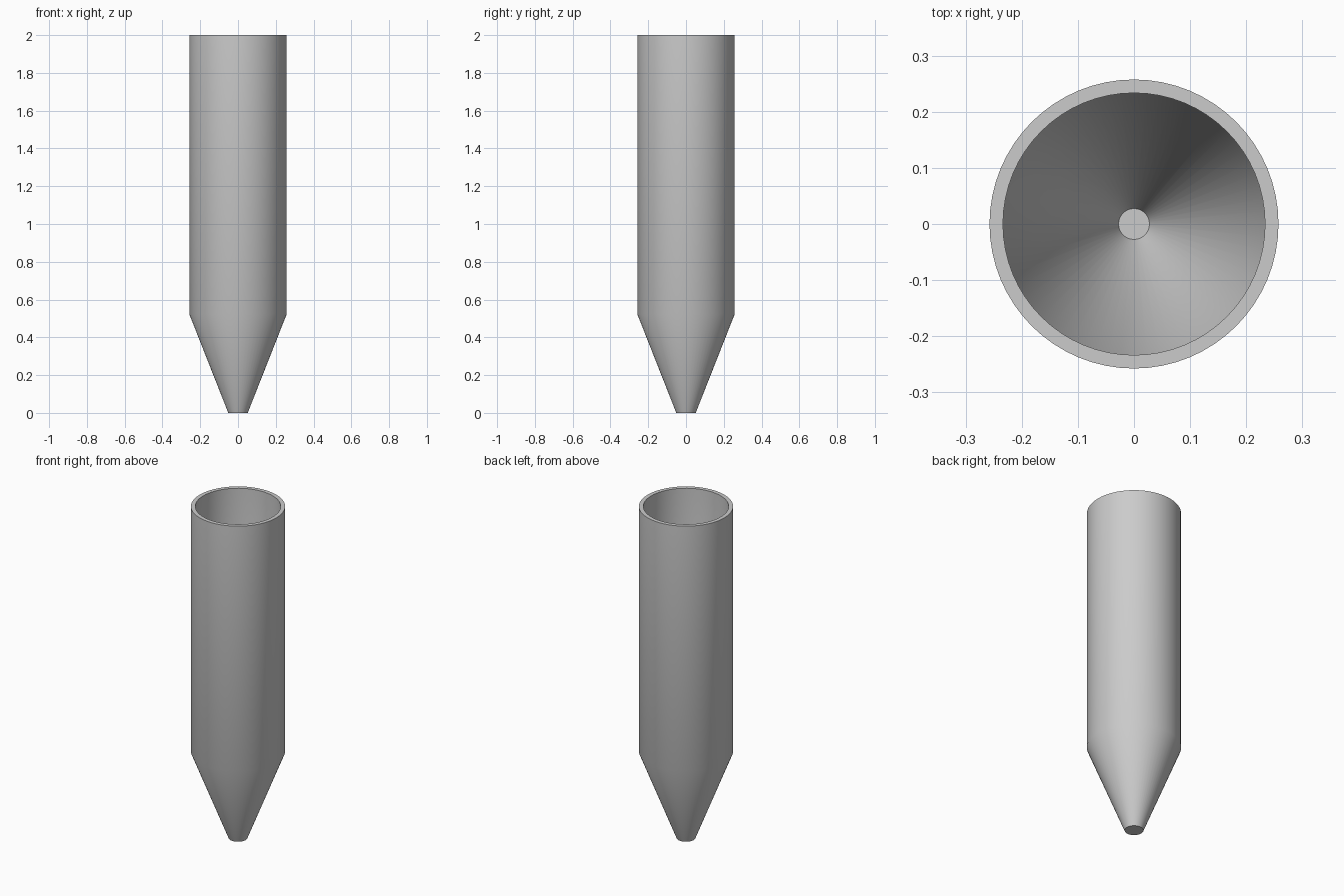
import bpy
import bmesh
from math import radians, tau
from mathutils import Matrix, Vector

cube = bpy.data.objects.get("Cube")
if cube:
    bpy.data.objects.remove(cube, do_unlink=True)

SIDES = 64
HEIGHT = 2.0
SHOULDER = 0.522    # height where the cone meets the barrel
BARREL_R = 0.2575
TIP_R = 0.0515
WALL = 0.024

# Plain grey plastic
grey = bpy.data.materials.new("light grey")
grey.use_nodes = True
colour = (0.6, 0.6, 0.6, 1)
grey.diffuse_color = colour
grey.node_tree.nodes["Principled BSDF"].inputs["Base Color"].default_value = colour

# Half section: outer tip, shoulder, rim, then back down the inside to the floor
profile = [
    (0, 0), (TIP_R, 0), (BARREL_R, SHOULDER), (BARREL_R, HEIGHT),
    (BARREL_R - WALL, HEIGHT), (BARREL_R - WALL, SHOULDER),
    (TIP_R - WALL, WALL), (0, WALL),
]

# Revolve the section into a closed-bottom tube
bm = bmesh.new()
verts = [bm.verts.new((r, 0, z)) for r, z in profile]
edges = [bm.edges.new(pair) for pair in zip(verts, verts[1:])]
bmesh.ops.spin(bm, geom=verts + edges, cent=(0, 0, 0), axis=(0, 0, 1),
               angle=tau, steps=SIDES, use_merge=True)
bmesh.ops.remove_doubles(bm, verts=bm.verts, dist=0.0001)
bmesh.ops.recalc_face_normals(bm, faces=bm.faces)

mesh = bpy.data.meshes.new("tube")
bm.to_mesh(mesh)
bm.free()
mesh.materials.append(grey)
tube = bpy.data.objects.new("conical_tube", mesh)
bpy.context.collection.objects.link(tube)

# Smooth shoulder, crisp rim and tip
bpy.ops.object.select_all(action="DESELECT")
tube.select_set(True)
bpy.context.view_layer.objects.active = tube
bpy.ops.object.shade_smooth_by_angle(angle=radians(30))
